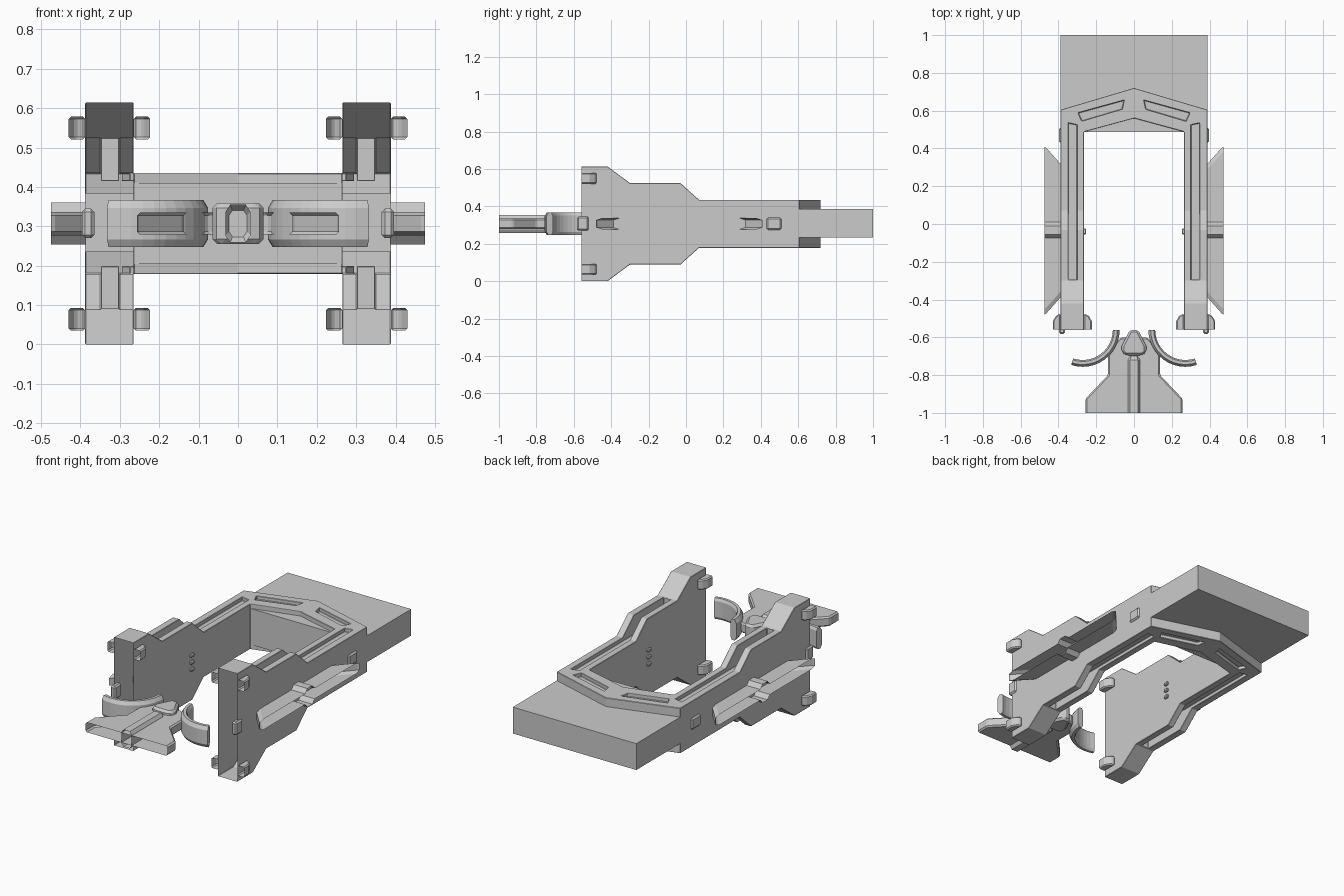
import bpy, bmesh, math

if "Cube" in bpy.data.objects:
    bpy.data.objects.remove(bpy.data.objects["Cube"])

ZC = 0.307  # height of the horizontal symmetry plane


def make(name, bm, mirror=False, bevel=0):
    bmesh.ops.recalc_face_normals(bm, faces=bm.faces)
    me = bpy.data.meshes.new(name)
    bm.to_mesh(me)
    bm.free()
    ob = bpy.data.objects.new(name, me)
    bpy.context.collection.objects.link(ob)
    if bevel:
        add_bevel(ob, bevel)
    if mirror:
        ob.modifiers.new("mirror", "MIRROR").use_mirror_merge = False
    return ob


def add_bevel(ob, width):
    b = ob.modifiers.new("bevel", "BEVEL")
    b.width, b.segments, b.limit_method = width, 1, 'ANGLE'


def loft(name, rings, caps=True, **kw):
    bm = bmesh.new()
    vs = [[bm.verts.new(p) for p in r] for r in rings]
    n = len(rings[0])
    for a, b in zip(vs, vs[1:]):
        for i in range(n):
            j = (i + 1) % n
            bm.faces.new((a[i], a[j], b[j], b[i]))
    if caps:
        bm.faces.new(vs[0])
        bm.faces.new(vs[-1])
    return make(name, bm, **kw)


def prism(name, pts, axis, lo, hi, **kw):
    put = {'x': lambda a, b, h: (h, a, b),
           'y': lambda a, b, h: (a, h, b),
           'z': lambda a, b, h: (a, b, h)}[axis]
    return loft(name, [[put(a, b, h) for a, b in pts] for h in (lo, hi)], **kw)


def box(name, x, y, z, **kw):
    pts = [(x[0], y[0]), (x[1], y[0]), (x[1], y[1]), (x[0], y[1])]
    return prism(name, pts, 'z', z[0], z[1], **kw)


def open_front(ob):
    """Remove the faces lying in the foremost plane, leaving an open shell."""
    bm = bmesh.new()
    bm.from_mesh(ob.data)
    y0 = min(v.co.y for v in bm.verts)
    ends = [f for f in bm.faces if all(v.co.y < y0 + 1e-4 for v in f.verts)]
    bmesh.ops.delete(bm, geom=ends, context='FACES')
    bm.to_mesh(ob.data)
    bm.free()


def boolean(ob, tool, op):
    m = ob.modifiers.new("cut", "BOOLEAN")
    m.object, m.operation, m.solver = tool, op, 'EXACT'
    bpy.context.view_layer.objects.active = ob
    bpy.ops.object.modifier_apply(modifier=m.name)
    bpy.data.objects.remove(tool)


def sym(pts):
    """Complete a right-hand outline with its left-hand mirror image."""
    return pts + [(-x, y) for x, y in reversed(pts) if x != 0]


# U-shaped frame: plan outline crossed with stepped side outline
plan = [(0, 0.56), (0.265, 0.488), (0.265, -0.56), (0.388, -0.56),
        (0.388, 0.605), (0, 0.72)]
plan += [(-x, y) for x, y in reversed(plan[1:-1])]
frame = prism("u_frame", plan, 'z', -0.1, 0.8)
steps = [(-0.7, 0.307), (-0.42, 0.307), (-0.30, 0.218), (-0.03, 0.218),
         (0.07, 0.128), (0.9, 0.128)]
side = [(y, ZC + h) for y, h in steps] + [(y, ZC - h) for y, h in reversed(steps)]
boolean(frame, prism("side_cutter", side, 'x', -0.6, 0.6), 'INTERSECT')

# Channels in the arms and slots in the rear chevron, above and below
channel = [(0.302, -0.295), (0.348, -0.295), (0.348, 0.535), (0.302, 0.525)]
slot = [(0.053, 0.655), (0.296, 0.588), (0.275, 0.545), (0.063, 0.608)]
for lo, hi in ((ZC + 0.108, 0.9), (-0.2, ZC - 0.108)):
    for shape in (channel, slot):
        for s in (1, -1):
            tool = prism("groove_cutter", [(s * x, y) for x, y in shape], 'z', lo, hi)
            boolean(frame, tool, 'DIFFERENCE')
open_front(frame)
add_bevel(frame, 0.006)

# Recessed wall inside the chevron and the solid rear block
prism("inner_wall", [(-0.265, 0.488), (0.265, 0.488), (0, 0.565)], 'z', 0.205, 0.41)
box("rear_block", (-0.388, 0.388), (0.6, 1.0), (0.235, 0.385))

# Side rails: open on the outer side, ends slanted toward the arm
half = [(-0.48, 0.02), (-0.45, 0.03), (-0.075, 0.03), (-0.055, 0.053),
        (-0.01, 0.053), (0.01, 0.03), (0.38, 0.03), (0.41, 0.02)]
rail = [(y, ZC + h) for y, h in half] + [(y, ZC - h) for y, h in reversed(half)]


def inset(y, d):
    return y + d if y < -0.4 else y - d if y > 0.3 else y


loft("side_rail", [[(x, inset(y, d), z) for y, z in rail]
                   for x, d in ((0.386, 0.095), (0.465, 0.006), (0.475, 0))],
     caps=False, mirror=True)

# Corner lugs at the front end of the arms, both sides of each arm
lug = [(0, -0.558), (0.042, -0.558), (0.042, -0.515), (0.025, -0.485), (0, -0.475)]
for z in (ZC + 0.243, ZC - 0.243):
    for x, s in ((0.388, 1), (0.265, -1)):
        ob = prism("corner_lug", [(x + s * a, y) for a, y in lug], 'z',
                   z - 0.029, z + 0.029, mirror=True)
        open_front(ob)
        add_bevel(ob, 0.006)

# Small clips, outer bumps and inner studs
box("front_clip", (0.365, 0.396), (-0.582, -0.52), (0.27, 0.345), mirror=True, bevel=0.008)
box("outer_bump", (0.38, 0.397), (0.43, 0.51), (0.275, 0.34), mirror=True, bevel=0.008)
for dz in (-0.04, 0, 0.04):
    box("inner_stud", (0.253, 0.27), (-0.055, -0.025),
        (ZC + dz - 0.01, ZC + dz + 0.01), mirror=True, bevel=0.005)

# Curved guards: chamfered section swept along an arc
section = [(0.160, -0.045), (0.168, -0.06), (0.184, -0.06), (0.196, -0.04),
           (0.196, 0.04), (0.184, 0.06), (0.168, 0.06), (0.160, 0.045)]
rings = []
for i in range(13):
    t = math.radians(180 + 108 * i / 12)
    rings.append([(0.272 + r * math.cos(t), -0.56 + r * math.sin(t), ZC + h)
                  for r, h in section])
loft("curved_guard", rings, mirror=True)

# Front plate, open at the very front
plate = prism("front_plate", sym([(0.257, -1.0), (0.257, -0.925), (0.138, -0.80),
                                  (0.138, -0.67), (0.07, -0.60)]),
              'z', ZC - 0.028, ZC + 0.028)
open_front(plate)
add_bevel(plate, 0.008)

# Centre ridge along the plate
ridge_cut = sym([(0.032, -0.03), (0.032, 0.03), (0.02, 0.048)])
ridge_cut = [(0.02, -0.048), (0.032, -0.03), (0.032, 0.03), (0.02, 0.048)]
ridge_cut += [(-x, z) for x, z in reversed(ridge_cut)]
ridge = loft("centre_ridge", [[(x * k, y, ZC + z * k) for x, z in ridge_cut]
                              for y, k in ((-1.0, 1), (-0.72, 1), (-0.70, 0.7))])
open_front(ridge)

# Wedge-shaped head behind the ridge
prism("plate_head", sym([(0.045, -0.695), (0.065, -0.68), (0.065, -0.645), (0.022, -0.56)]),
      'z', ZC - 0.052, ZC + 0.052, bevel=0.015)
